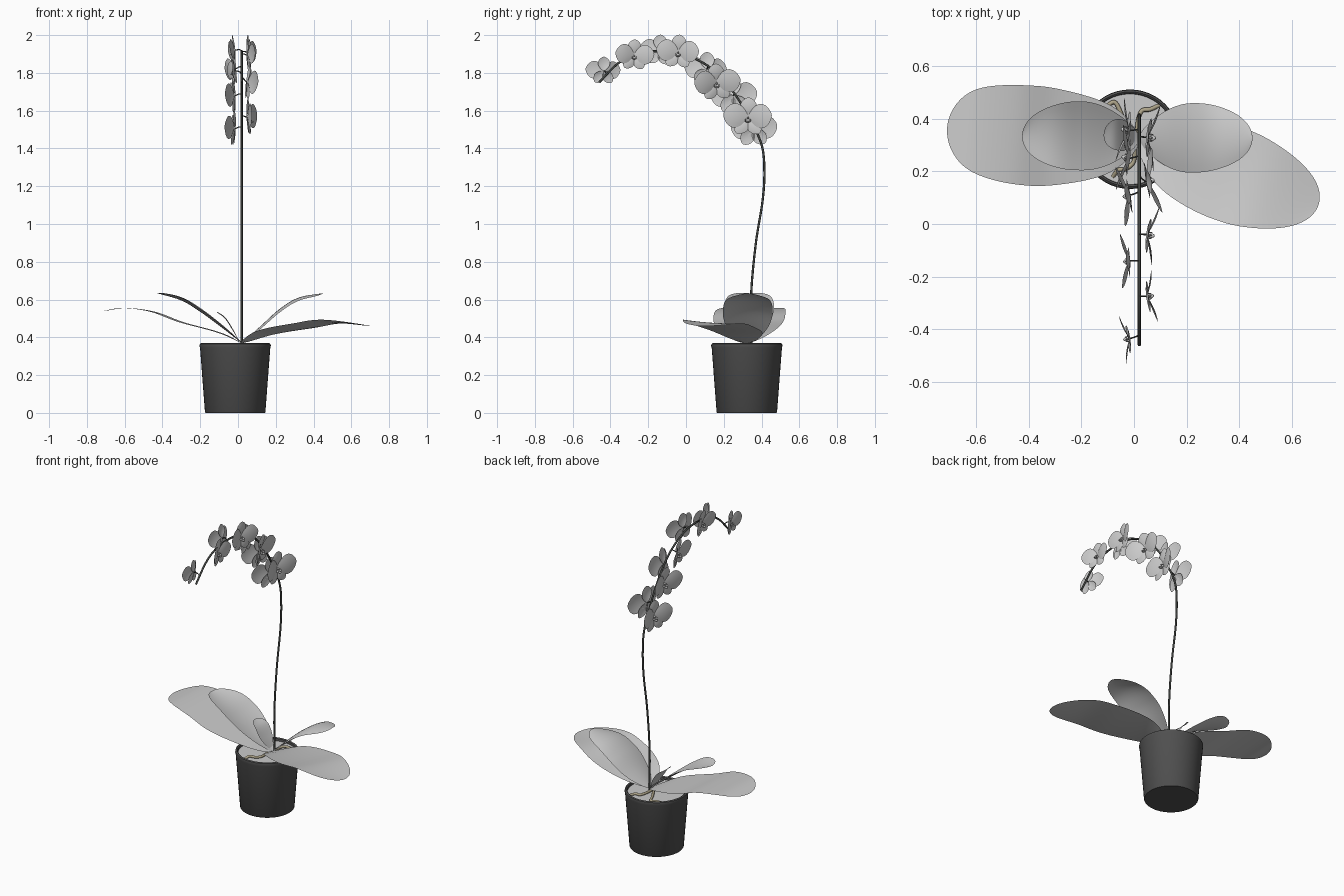
import bpy, math, random
from mathutils import Vector, Matrix

if "Cube" in bpy.data.objects:
    bpy.data.objects.remove(bpy.data.objects["Cube"])

random.seed(4)


def smooth_path(pts, ts):
    """Catmull-Rom samples through the control points at parameters ts."""
    p = [Vector(q) for q in pts]
    p = [2 * p[0] - p[1]] + p + [2 * p[-1] - p[-2]]
    out = []
    for s in ts:
        u = s * (len(p) - 3)
        i = min(int(u), len(p) - 4)
        t = u - i
        a, b, c, d = p[i:i + 4]
        out.append(0.5 * (2 * b + (c - a) * t + (2 * a - 5 * b + 4 * c - d) * t * t
                          + (3 * b - a - 3 * c + d) * t ** 3))
    return out


def even(n):
    return [k / n for k in range(n + 1)]


def material(name, rgb):
    mat = bpy.data.materials.new(name)
    mat.diffuse_color = (*rgb, 1)
    mat.use_nodes = True
    mat.node_tree.nodes["Principled BSDF"].inputs["Base Color"].default_value = mat.diffuse_color
    return mat


def make_mesh(name, verts, faces):
    me = bpy.data.meshes.new(name)
    me.from_pydata([tuple(v) for v in verts], [], faces)
    me.polygons.foreach_set("use_smooth", [True] * len(me.polygons))
    ob = bpy.data.objects.new(name, me)
    bpy.context.collection.objects.link(ob)
    return ob


def tube(name, pts, radius, n=40, mat=None):
    cu = bpy.data.curves.new(name, 'CURVE')
    cu.dimensions = '3D'
    cu.bevel_depth = radius
    cu.bevel_resolution = 2
    cu.use_fill_caps = True
    path = smooth_path(pts, even(n))
    sp = cu.splines.new('POLY')
    sp.points.add(len(path) - 1)
    for q, v in zip(sp.points, path):
        q.co = (*v, 1)
    sp.use_smooth = True
    ob = bpy.data.objects.new(name, cu)
    bpy.context.collection.objects.link(ob)
    if mat:
        cu.materials.append(mat)
    return ob


def grid_faces(rows, cols, start=0):
    return [(start + i * cols + j, start + i * cols + j + 1,
             start + (i + 1) * cols + j + 1, start + (i + 1) * cols + j)
            for i in range(rows - 1) for j in range(cols - 1)]


tan = material("root_tan", (0.42, 0.37, 0.25))
dark = material("pot_dark", (0.08, 0.08, 0.08))
stem_dark = material("stem_dark", (0.06, 0.065, 0.06))

# Pot: lathed wall with a rounded rim and hollow top, closed base
PX, PY, SEG = -0.015, 0.322, 48
profile = [(0.157, 0), (0.16, 0.004), (0.186, 0.345), (0.189, 0.355), (0.187, 0.365),
           (0.18, 0.37), (0.173, 0.365), (0.171, 0.335)]
verts = [(PX + r * math.cos(2 * math.pi * k / SEG), PY + r * math.sin(2 * math.pi * k / SEG), z)
         for r, z in profile for k in range(SEG)]
faces = [(i * SEG + k, i * SEG + (k + 1) % SEG, (i + 1) * SEG + (k + 1) % SEG, (i + 1) * SEG + k)
         for i in range(len(profile) - 1) for k in range(SEG)]
faces.append(tuple(reversed(range(SEG))))
pot = make_mesh("pot", verts, faces)
pot.data.materials.append(dark)
pot.select_set(True)
bpy.context.view_layer.objects.active = pot
bpy.ops.object.shade_smooth_by_angle(angle=math.radians(35))

# Potting soil
bpy.ops.mesh.primitive_circle_add(vertices=SEG, radius=0.172, fill_type='NGON',
                                  location=(PX, PY, 0.35))
bpy.context.object.name = "soil"

# Roots lying on the soil
roots = [
    [(0.01, 0.33, 0.36), (0.015, 0.39, 0.36), (0.03, 0.43, 0.36), (0.06, 0.435, 0.36), (0.095, 0.45, 0.345)],
    [(0.0, 0.33, 0.36), (-0.04, 0.40, 0.36), (-0.07, 0.46, 0.36), (-0.10, 0.45, 0.36), (-0.13, 0.42, 0.345)],
    [(0.0, 0.31, 0.36), (0.0, 0.24, 0.36), (-0.03, 0.21, 0.36), (-0.06, 0.205, 0.36), (-0.08, 0.18, 0.345)],
]
for r in roots:
    tube("root", r, 0.008, 24, tan)


# Leaves: spine swept with a rounded width profile
def half_width(t):
    if t < 0.5:
        return 0.08 + 0.92 * math.sin(math.pi * t) ** 0.75
    return math.sqrt(max(0, 1 - (2 * t - 1) ** 2.4))


def leaf(name, spine, half, curl=0.0, tilt=0.0):
    n, m = 44, 11
    ts = [math.sin(math.pi / 2 * k / n) for k in range(n + 1)]
    path = smooth_path(spine, ts)
    d = path[-1] - path[0]
    side = Vector((-d.y, d.x, 0)).normalized()
    verts = []
    for t, c in zip(ts, path):
        w = half * half_width(t)
        for j in range(m):
            s = 1 - 2 * j / (m - 1)
            verts.append(c + side * s * w + Vector((0, 0, s * tilt * w + curl * w * s * s)))
    make_mesh(name, verts, [tuple(reversed(f)) for f in grid_faces(n + 1, m)])


leaf("leaf_large_left", [(0.02, 0.315, 0.37), (-0.10, 0.32, 0.425), (-0.30, 0.33, 0.48),
                         (-0.45, 0.34, 0.535), (-0.6, 0.355, 0.555), (-0.71, 0.365, 0.54)], 0.19)
leaf("leaf_mid_left", [(0.02, 0.325, 0.37), (-0.09, 0.33, 0.455), (-0.2, 0.335, 0.535),
                       (-0.3, 0.335, 0.595), (-0.425, 0.335, 0.633)], 0.131, 0.14)
leaf("leaf_small", [(0.01, 0.335, 0.37), (-0.03, 0.335, 0.44), (-0.07, 0.34, 0.50),
                    (-0.115, 0.34, 0.535)], 0.06, 0.1)
leaf("leaf_mid_right", [(0.02, 0.325, 0.37), (0.12, 0.325, 0.46), (0.22, 0.327, 0.55),
                        (0.32, 0.328, 0.61), (0.45, 0.327, 0.634)], 0.132, -0.14)
leaf("leaf_large_right", [(0.02, 0.315, 0.37), (0.15, 0.27, 0.42), (0.35, 0.195, 0.455),
                          (0.5, 0.14, 0.477), (0.7, 0.07, 0.46)], 0.182, 0.04, -0.06)

# Arching flower stem
stem = [(0.345, 0.36), (0.345, 0.63), (0.37, 0.9), (0.405, 1.12), (0.415, 1.28), (0.40, 1.42),
        (0.335, 1.56), (0.25, 1.70), (0.14, 1.82), (0, 1.895), (-0.13, 1.915), (-0.26, 1.90),
        (-0.36, 1.85), (-0.46, 1.75)]
stem = [(0.02, y, z) for y, z in stem]
tube("flower_stem", stem, 0.006, 90, stem_dark)
stem_samples = smooth_path(stem, even(200))

# Flower, unit width, facing +x: (angle, length, width, outward flare)
PETALS = [(90, 0.42, 0.36, 0.04), (-54, 0.42, 0.31, 0.05), (-126, 0.42, 0.31, 0.05),
          (6, 0.52, 0.52, 0.15), (174, 0.52, 0.52, 0.15)]
LOBES = [((0.09, 0, -0.10), (0.06, 0.04, 0.02)), ((0.07, 0.05, -0.07), (0.035, 0.012, 0.035)),
         ((0.07, -0.05, -0.07), (0.035, 0.012, 0.035)), ((0.05, 0, -0.02), (0.05, 0.022, 0.022))]


def flower_geometry():
    verts, faces = [], []
    n, m = 12, 7
    for k, (ang, length, width, flare) in enumerate(PETALS):
        rot = Matrix.Rotation(math.radians(ang), 4, 'X')
        start = len(verts)
        for i in range(n + 1):
            t = 0.5 - 0.5 * math.cos(math.pi * i / n)
            w = 0.5 * width * max(0.0, math.sin(math.pi * t ** 1.15)) ** 0.6 + (0.02 if i == 0 else 0)
            for j in range(m):
                s = 2 * j / (m - 1) - 1
                x = flare * t + 0.03 * math.sin(math.pi * t) * (1 - s * s) + (0.02 if k > 2 else 0)
                verts.append(rot @ Vector((x, length * t, s * w)))
        faces += grid_faces(n + 1, m, start)
    # lip: a cupped central lobe with two side lobes, plus the column
    for c, r in LOBES:
        start, a, b = len(verts), 7, 11
        for i in range(a):
            th = math.pi * i / (a - 1)
            for j in range(b):
                ph = 2 * math.pi * j / (b - 1)
                verts.append(Vector((c[0] + r[0] * math.sin(th) * math.cos(ph),
                                     c[1] + r[1] * math.sin(th) * math.sin(ph),
                                     c[2] + r[2] * math.cos(th))))
        faces += [tuple(reversed(f)) for f in grid_faces(a, b, start)]
    return verts, faces


FV, FF = flower_geometry()

# Flowers in two alternating rows: (side, y, z, width)
FLOWERS = [(1, 0.33, 1.565, 0.25), (-1, 0.355, 1.505, 0.24), (1, 0.16, 1.75, 0.24),
           (-1, 0.25, 1.68, 0.24), (1, -0.04, 1.91, 0.22), (-1, 0.11, 1.82, 0.22),
           (1, -0.275, 1.893, 0.20), (-1, -0.14, 1.92, 0.20), (-1, -0.435, 1.81, 0.18)]
for side, y, z, size in FLOWERS:
    centre = Vector((0.046 if side > 0 else -0.014, y, z))
    yaw = (0 if side > 0 else math.pi) + random.uniform(-0.2, 0.2)
    m = (Matrix.Translation(centre) @ Matrix.Rotation(yaw, 4, 'Z')
         @ Matrix.Rotation(random.uniform(-0.05, 0.15), 4, 'Y')
         @ Matrix.Rotation(random.uniform(-0.12, 0.12), 4, 'X') @ Matrix.Scale(size, 4))
    make_mesh("flower", [m @ v for v in FV], FF)
    # short stalk joining the flower to the stem
    root = min(stem_samples, key=lambda q: (q - centre).length)
    mid = (root + centre) / 2 + Vector((-0.004 * side, 0, 0.006))
    tube("flower_stalk", [root, mid, centre], 0.003, 8, stem_dark)
